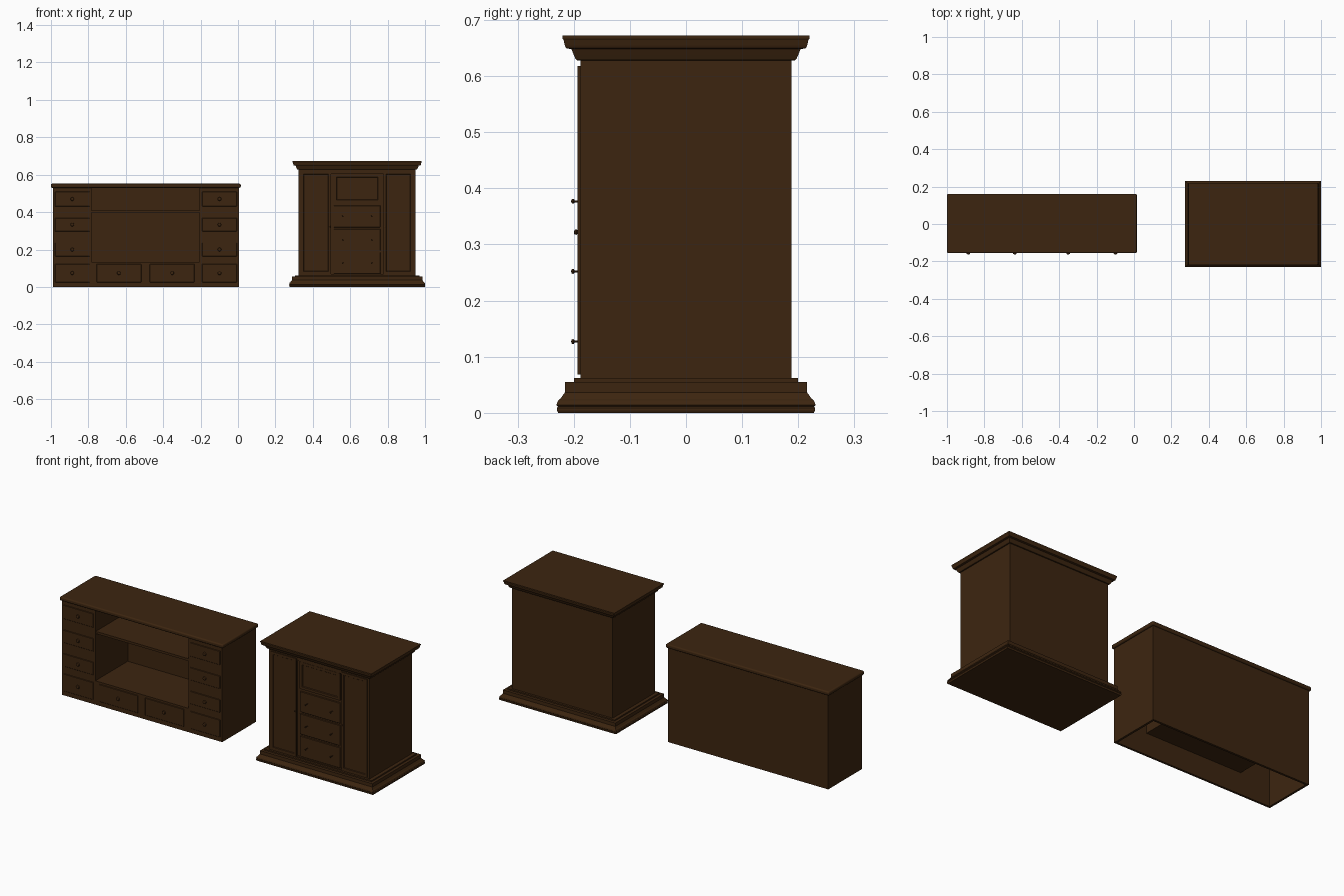
import bpy, bmesh, math
from mathutils import Vector

cube = bpy.data.objects.get("Cube")
if cube:
    bpy.data.objects.remove(cube, do_unlink=True)

WOOD = (0.046, 0.0185, 0.005, 1)
wood = bpy.data.materials.new("dark_brown_wood")
wood.use_nodes = True
wood.diffuse_color = WOOD
bsdf = wood.node_tree.nodes["Principled BSDF"]
bsdf.inputs["Base Color"].default_value = WOOD
bsdf.inputs["Roughness"].default_value = 0.6


def finish(name, bm, bevel=0, segments=1, smooth=False):
    bmesh.ops.recalc_face_normals(bm, faces=bm.faces)
    mesh = bpy.data.meshes.new(name)
    bm.to_mesh(mesh)
    bm.free()
    mesh.materials.append(wood)
    obj = bpy.data.objects.new(name, mesh)
    bpy.context.collection.objects.link(obj)
    if bevel:
        mod = obj.modifiers.new("edge", 'BEVEL')
        mod.width, mod.segments = bevel, segments
    if smooth:
        bpy.ops.object.select_all(action='DESELECT')
        obj.select_set(True)
        bpy.context.view_layer.objects.active = obj
        bpy.ops.object.shade_smooth_by_angle()
    return obj


def add_box(bm, x, y, z):
    made = bmesh.ops.create_cube(bm, size=1)["verts"]
    for v in made:
        v.co = Vector([(a + b) / 2 + c * (b - a) for (a, b), c in zip((x, y, z), v.co)])
    return made


def box(name, x, y, z, **kw):
    bm = bmesh.new()
    add_box(bm, x, y, z)
    return finish(name, bm, **kw)


def panel(name, x, y, z, margin, depth):
    """Board whose front face carries a sunken field."""
    bm = bmesh.new()
    add_box(bm, x, y, z)
    front = min(bm.faces, key=lambda f: f.calc_center_median().y)
    bmesh.ops.inset_region(bm, faces=[front], thickness=margin)
    bmesh.ops.inset_region(bm, faces=[front], thickness=depth, depth=-depth)
    return finish(name, bm)


def moulding(name, cx, hx, hy, profile):
    """Closed rectangular moulding from (outward offset, height) pairs."""
    bm = bmesh.new()
    rings = [[bm.verts.new((cx + sx * (hx + o), sy * (hy + o), z))
              for sx, sy in ((-1, -1), (1, -1), (1, 1), (-1, 1))] for o, z in profile]
    for low, high in zip(rings, rings[1:]):
        for i in range(4):
            j = (i + 1) % 4
            bm.faces.new((low[i], low[j], high[j], high[i]))
    bm.faces.new(rings[0])
    bm.faces.new(rings[-1])
    return finish(name, bm)


def knob(name, x, z, back, tip, radius):
    """Lathe-turned knob: slim stem and rounded head, pointing forward."""
    bm = bmesh.new()
    neck = tip + radius * 1.5
    outline = [(radius * .4, back), (radius * .4, neck), (radius, tip + radius),
               (radius * .85, tip + radius * .35), (0, tip)]
    verts = [bm.verts.new((x + r, y, z)) for r, y in outline]
    edges = [bm.edges.new(p) for p in zip(verts, verts[1:])]
    bmesh.ops.spin(bm, geom=verts + edges, cent=(x, 0, z), axis=(0, 1, 0),
                   angle=math.tau, steps=12)
    bmesh.ops.remove_doubles(bm, verts=bm.verts, dist=1e-5)
    return finish(name, bm, smooth=True)


# ---- Low console: hollow carcass, open underneath ----
L, R, F, B, H = -.99, .005, -.147, .152, .53
NL, NR, NZ = -.783, -.205, .134      # open niche
T = .012
box("console_top", (-1, .015), (-.156, .161), (H, .552), bevel=.007, segments=3, smooth=True)
box("console_back", (L, R), (B - T, B), (0, H))
box("console_side_right", (L, L + T), (F, B - T), (0, H))
box("console_side_left", (R - T, R), (F, B - T), (0, H))
box("console_front_column_right", (L + T, NL), (F, F + T), (0, H))
box("console_front_column_left", (NR, R - T), (F, F + T), (0, H))
box("console_front_base", (NL, NR), (F, F + T), (0, NZ))
box("niche_floor", (NL, NR), (F + T, B - T), (NZ - T, NZ))
box("niche_wall_right", (NL - T, NL), (F + T, B - T), (NZ - T, H))
box("niche_wall_left", (NR, NR + T), (F + T, B - T), (NZ - T, H))
box("niche_shelf", (NL, NR), (F + .004, B - T), (.397, .41))

# Drawer fronts: two columns of four, two wide ones between
rows = [(.47, .039), (.333, .036), (.2, .036), (.074, .049)]
drawers = [(x, .093, z, hz) for x in (-.886, -.099) for z, hz in rows]
drawers += [(x, .12, .074, .049) for x in (-.637, -.352)]
for n, (x, hx, z, hz) in enumerate(drawers, 1):
    box(f"console_drawer_{n}", (x - hx, x + hx), (F - .004, F + .001), (z - hz, z + hz),
        bevel=.002)
    knob(f"console_knob_{n}", x, z, F, -.164, .01)

# ---- Tall cabinet ----
C, HX, HY = .637, .313, .188
LOW, TOP = .06, .63
moulding("cabinet_plinth", C, HX + .008, HY,
         [(.04, 0), (.042, .004), (.042, .009), (.04, .011), (.043, .014), (.04, .022),
          (.036, .025), (.028, .036), (.028, .055), (.012, .055), (.012, .062)])
moulding("cabinet_cornice", C, HX, HY,
         [(.006, .628), (.009, .631), (.012, .638), (.016, .648), (.026, .65),
          (.028, .655), (.03, .664), (.032, .667), (.032, .672)])
box("cabinet_body", (C - HX, C + HX), (-.176, HY), (LOW, TOP))

# Door piers, doors and ring pulls, one per side
for side, s in (("right", -1), ("left", 1)):
    def span(a, b):
        return tuple(sorted((C + s * a, C + s * b)))
    box(f"cabinet_pier_{side}", span(.145, HX), (-HY, -.175), (LOW, TOP))
    panel(f"cabinet_door_{side}", span(.14, .3), (-.193, -HY + .001), (.068, .618), .02, .003)
    bm = bmesh.new()
    add_box(bm, span(.1465, .1485), (-.2, -.192), (.319, .323))
    pull = finish(f"door_pull_stem_{side}", bm)
    knob(f"door_pull_{side}", C + s * .1475, .322, -.19, -.2, .005)
box("cabinet_top_rail", (C - .145, C + .145), (-HY, -.175), (.605, TOP))
box("cabinet_bottom_rail", (C - .145, C + .145), (-HY, -.175), (LOW, .068))

# Centre drawers with paired knobs, plain panel on top
for n, z in enumerate((.127, .252, .377), 1):
    box(f"cabinet_drawer_{n}", (C - .125, C + .125), (-.182, -.175), (z - .058, z + .058),
        bevel=.002)
    for m, s in (("a", -1), ("b", 1)):
        knob(f"cabinet_knob_{n}{m}", C + s * .0775, z, -.18, -.205, .0045)
panel("cabinet_upper_panel", (C - .125, C + .125), (-.184, -.175), (.45, .602), .02, .004)
